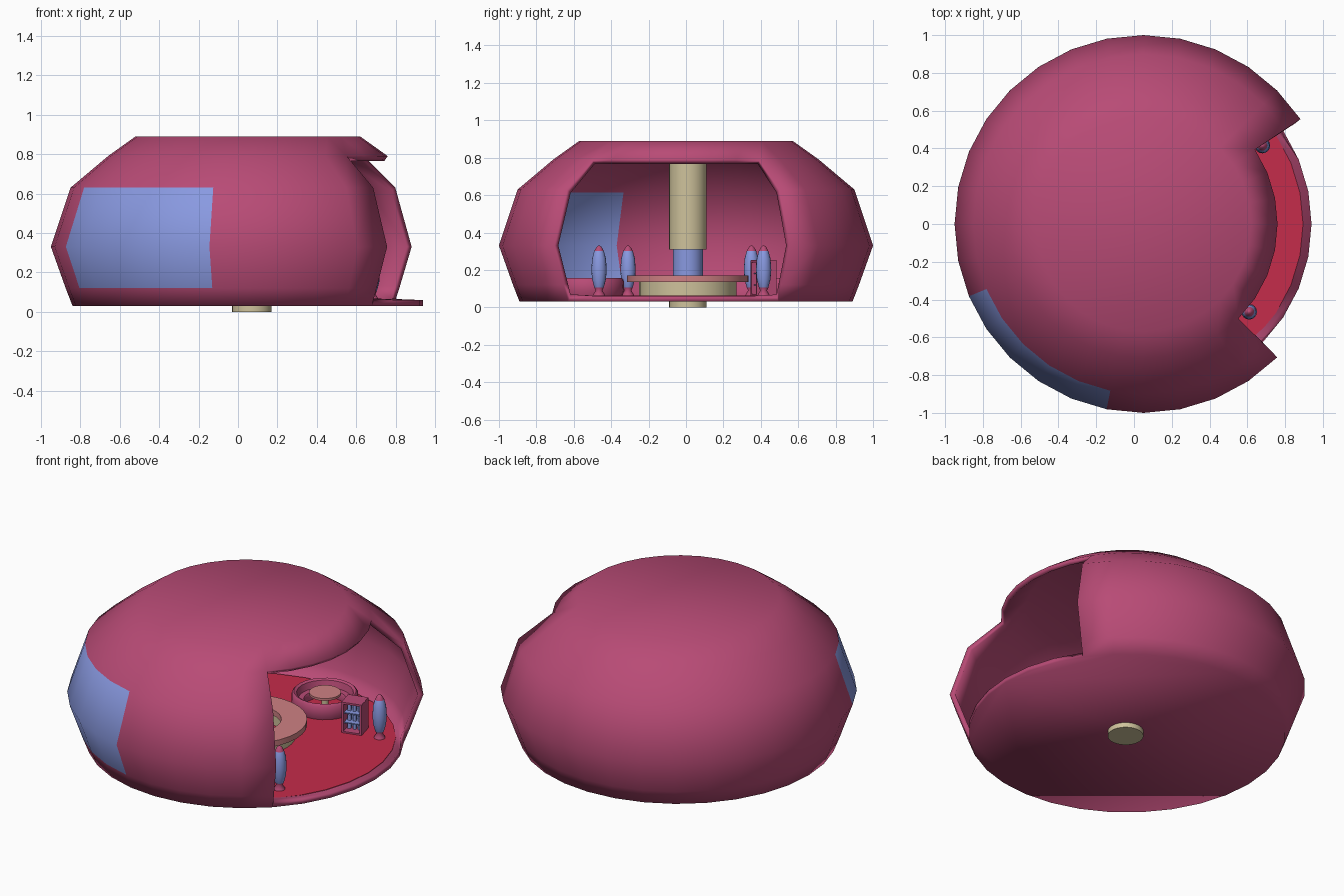
import bpy, bmesh
from math import sin, cos, tau, radians
from mathutils import Matrix

if "Cube" in bpy.data.objects:
    bpy.data.objects.remove(bpy.data.objects["Cube"])


def material(name, rgb):
    m = bpy.data.materials.new(name)
    m.diffuse_color = (*rgb, 1)
    m.use_nodes = True
    m.node_tree.nodes["Principled BSDF"].inputs["Base Color"].default_value = m.diffuse_color
    return m


PINK = material("pink", (0.48, 0.07, 0.18))
BLUE = material("blue", (0.25, 0.32, 0.75))
RED = material("red", (0.56, 0.025, 0.07))
CREAM = material("cream", (0.62, 0.54, 0.33))
SALMON = material("salmon", (0.62, 0.22, 0.23))


def finish(name, bm, mats, loc=(0, 0, 0), angle=40, rot=0):
    mesh = bpy.data.meshes.new(name)
    bmesh.ops.recalc_face_normals(bm, faces=bm.faces)
    bm.to_mesh(mesh)
    bm.free()
    ob = bpy.data.objects.new(name, mesh)
    for m in mats:
        mesh.materials.append(m)
    bpy.context.collection.objects.link(ob)
    ob.location = loc
    ob.rotation_euler.z = rot
    bpy.ops.object.select_all(action='DESELECT')
    ob.select_set(True)
    bpy.context.view_layer.objects.active = ob
    bpy.ops.object.shade_smooth_by_angle(angle=radians(angle))
    return ob


def lathe_bm(profile, seg, ring=False, band_mat=lambda i, j: 0):
    """Spin (radius, z) points; band_mat gives a material index, or None for a gap."""
    bm = bmesh.new()
    rows = [[bm.verts.new((r * cos(tau * j / seg), r * sin(tau * j / seg), z))
             for j in range(seg)] for r, z in profile]
    n = len(rows)
    for i in range(n if ring else n - 1):
        a, b = rows[i], rows[(i + 1) % n]
        for j in range(seg):
            m = band_mat(i, j)
            if m is not None:
                k = (j + 1) % seg
                bm.faces.new((a[j], a[k], b[k], b[j])).material_index = m
    if not ring:
        bm.faces.new(rows[0][::-1]).material_index = band_mat(0, 0) or 0
        bm.faces.new(rows[-1]).material_index = band_mat(n - 2, 0) or 0
    return bm


def lathe(name, profile, mats, loc=(0, 0, 0), seg=32, ring=False,
          band_mat=lambda i, j: 0, angle=40):
    return finish(name, lathe_bm(profile, seg, ring, band_mat), mats, loc, angle)


def boxes(name, parts, mats, loc, rot=0):
    bm = bmesh.new()
    for (x, y, z), size, m in parts:
        geo = bmesh.ops.create_cube(bm, size=1, matrix=Matrix.Translation((x, y, z))
                                    @ Matrix.Diagonal((*size, 1)))
        for f in {f for v in geo['verts'] for f in v.link_faces}:
            f.material_index = m
    return finish(name, bm, mats, loc, 30, rot)


# Dome shell: seven open wall segments on the right, window at front left
def shell_band(i, j):
    if i < 4 and (j < 3 or j >= 28):
        return None
    return 1 if i in (1, 2) and 18 <= j < 23 else 0


shell = lathe("dome_shell",
              [(0.89, 0.03), (0.925, 0.12), (1.0, 0.33), (0.9, 0.63),
               (0.71, 0.79), (0.57, 0.89)],
              [PINK, BLUE], (0.05, 0, 0), 32, False, shell_band, 75)
solid = shell.modifiers.new("thickness", 'SOLIDIFY')
solid.thickness = 0.03
solid.offset = -1
solid.use_even_offset = True

# Red floor
lathe("floor", [(0.845, 0.055), (0.845, 0.063)], [RED], (0.05, 0, 0))

# Central column with blue band, and the ring desk around it
CENTRE = (0.07, 0.01, 0)
lathe("column_base", [(0.1, 0), (0.1, 0.17)], [CREAM], CENTRE)
lathe("column_band", [(0.08, 0.165), (0.08, 0.315)], [BLUE], CENTRE)
lathe("column_upper", [(0.1, 0.31), (0.1, 0.865)], [CREAM], CENTRE)
lathe("desk_base", [(0.2, 0.06), (0.26, 0.06), (0.26, 0.137), (0.2, 0.137)],
      [CREAM], CENTRE, ring=True)
lathe("desk_top", [(0.18, 0.135), (0.325, 0.135), (0.325, 0.17), (0.18, 0.17)],
      [SALMON], CENTRE, ring=True)

# Ring sofas, each with a small round table
for n, (x, y) in enumerate([(0.19, 0.58), (-0.3, -0.52)]):
    lathe(f"sofa_{n}",
          [(0.115, 0.06), (0.18, 0.06), (0.19, 0.09), (0.187, 0.145),
           (0.175, 0.158), (0.16, 0.15), (0.15, 0.11), (0.12, 0.108), (0.112, 0.095)],
          [PINK], (x, y, 0), 24, True)
    lathe(f"sofa_table_leg_{n}", [(0.04, 0.06), (0.02, 0.075), (0.02, 0.14)],
          [CREAM], (x, y, 0), 16)
    lathe(f"sofa_table_top_{n}", [(0.09, 0.138), (0.09, 0.152)],
          [SALMON], (x, y, 0), 24)

# Standing lamps: pink foot, blue body, pink tip
LAMP = [(0.033, 0.06), (0.03, 0.07), (0.018, 0.09), (0.025, 0.105), (0.037, 0.15),
        (0.041, 0.2), (0.037, 0.26), (0.026, 0.3), (0.014, 0.322), (0.004, 0.331)]
for n, (x, y) in enumerate([(0.68, 0.415), (0.61, -0.465),
                            (-0.6, 0.35), (-0.6, -0.31)]):
    lathe(f"lamp_{n}", LAMP, [PINK, BLUE], (x, y, 0), 16, False,
          lambda i, j: 1 if 3 <= i < 7 else 0, 60)

# Open cabinet with blue back, shelves and bottles
parts = [((0, 0.045, 0.155), (0.12, 0.02, 0.19), 0)]
parts += [((s * 0.055, 0, 0.155), (0.012, 0.11, 0.19), 0) for s in (-1, 1)]
parts += [((0, 0, z), (0.12, 0.11, 0.012), 0) for z in (0.066, 0.246)]
parts += [((0, 0.033, 0.156), (0.098, 0.006, 0.168), 1)]
parts += [((0, 0, z), (0.098, 0.08, 0.006), 1) for z in (0.12, 0.18)]
parts += [((x, 0, z), (0.018, 0.018, 0.035), 1)
          for z in (0.09, 0.14, 0.2) for x in (-0.03, 0, 0.03)]
boxes("cabinet", parts, [PINK, BLUE], (0.51, 0.415, 0), radians(15))
